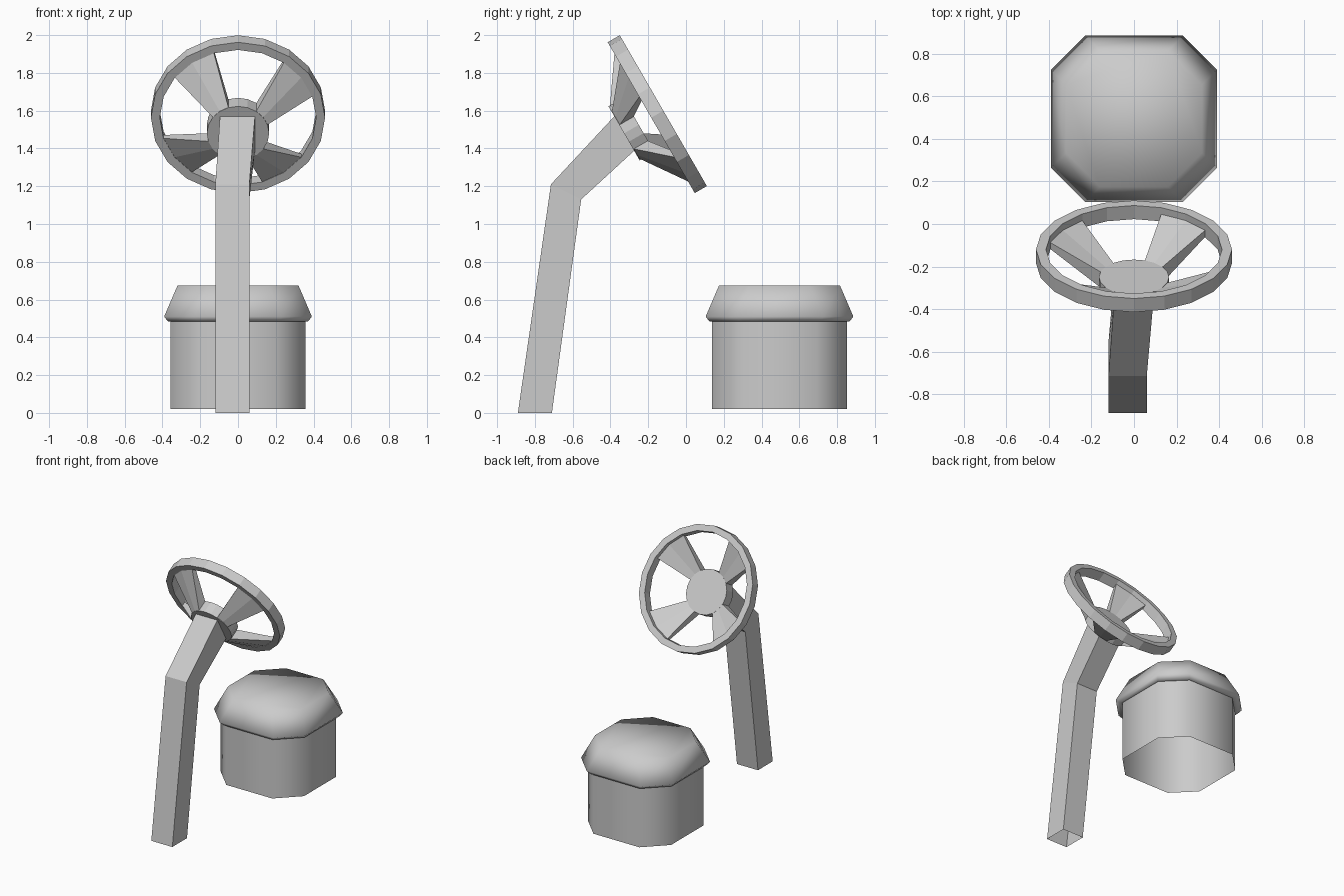
import bpy, bmesh
from math import sin, cos, radians
from mathutils import Matrix, Vector

if "Cube" in bpy.data.objects:
    bpy.data.objects.remove(bpy.data.objects["Cube"])

# Wheel frame: local y runs up the wheel plane, local z points to its rear
WHEEL = Matrix.Translation((0, -0.12, 1.6)) @ Matrix.Rotation(radians(120), 4, 'X')


def make(name, verts, faces, matrix=None, smooth=False):
    mesh = bpy.data.meshes.new(name)
    bm = bmesh.new()
    vs = [bm.verts.new(v) for v in verts]
    for f in faces:
        bm.faces.new([vs[i] for i in f])
    if matrix:
        bm.transform(matrix)
    bmesh.ops.recalc_face_normals(bm, faces=bm.faces)
    for f in bm.faces:
        f.smooth = smooth
    bm.to_mesh(mesh)
    bm.free()
    ob = bpy.data.objects.new(name, mesh)
    bpy.context.collection.objects.link(ob)
    return ob


def loft(name, rings, start=False, end=False, closed=False, **kw):
    """Skin a list of equal rings, with optional caps or a closed loop."""
    n, m = len(rings[0]), len(rings)
    faces = []
    for r in range(m if closed else m - 1):
        a, b = r * n, (r + 1) % m * n
        faces += [(a + i, a + (i + 1) % n, b + (i + 1) % n, b + i) for i in range(n)]
    if start:
        faces.append(tuple(range(n)))
    if end:
        faces.append(tuple(range((m - 1) * n, m * n)))
    return make(name, [v for ring in rings for v in ring], faces, **kw)


def polar(r, deg, z):
    return (r * sin(radians(deg)), r * cos(radians(deg)), z)


def circle(r, z, n=20):
    return [polar(r, 360 * i / n, z) for i in range(n)]


def octagon(h, z, c=0.16, cy=0.495):
    k = h - c
    pts = [(k, -h), (h, -k), (h, k), (k, h), (-k, h), (-h, k), (-h, -k), (-k, -h)]
    return [(x, y + cy, z) for x, y in pts]


# Rim and hub
loft("wheel_rim", [circle(0.461, 0), circle(0.461, 0.074),
                   circle(0.414, 0.074), circle(0.414, 0)], closed=True, matrix=WHEEL)
loft("wheel_hub", [circle(0.165, 0.15), circle(0.165, 0.24)],
     start=True, end=True, matrix=WHEEL)

# Four tapered spokes, each spanning two rim segments
for k in range(4):
    angles = [36 + 90 * k + d for d in (0, 18, 36)]
    rings = [[polar(0.163, a, 0.152), polar(0.163, a, 0.238),
              polar(0.416, a, 0.07), polar(0.416, a, 0.035)] for a in angles]
    loft(f"wheel_spoke_{k + 1}", rings, start=True, end=True, matrix=WHEEL)

# Bent square post, open at the bottom, meeting the back of the hub
def post_ring(x0, x1, front, back):
    return [(x0, *front), (x1, *front), (x1, *back), (x0, *back)]

loft("bent_post", [post_ring(-0.12, 0.06, (-0.89, 0), (-0.71, 0)),
                   post_ring(-0.12, 0.06, (-0.715, 1.21), (-0.555, 1.13)),
                   post_ring(-0.095, 0.09, (-0.377, 1.573), (-0.272, 1.39))], end=True)

# Chamfered stool: open-bottomed body and padded lid
loft("seat_body", [octagon(0.357, 0.02), octagon(0.357, 0.485)], smooth=True)
loft("seat_cushion", [octagon(0.355, 0.483), octagon(0.37, 0.483), octagon(0.391, 0.51),
                      octagon(0.32, 0.675)], end=True, smooth=True)
